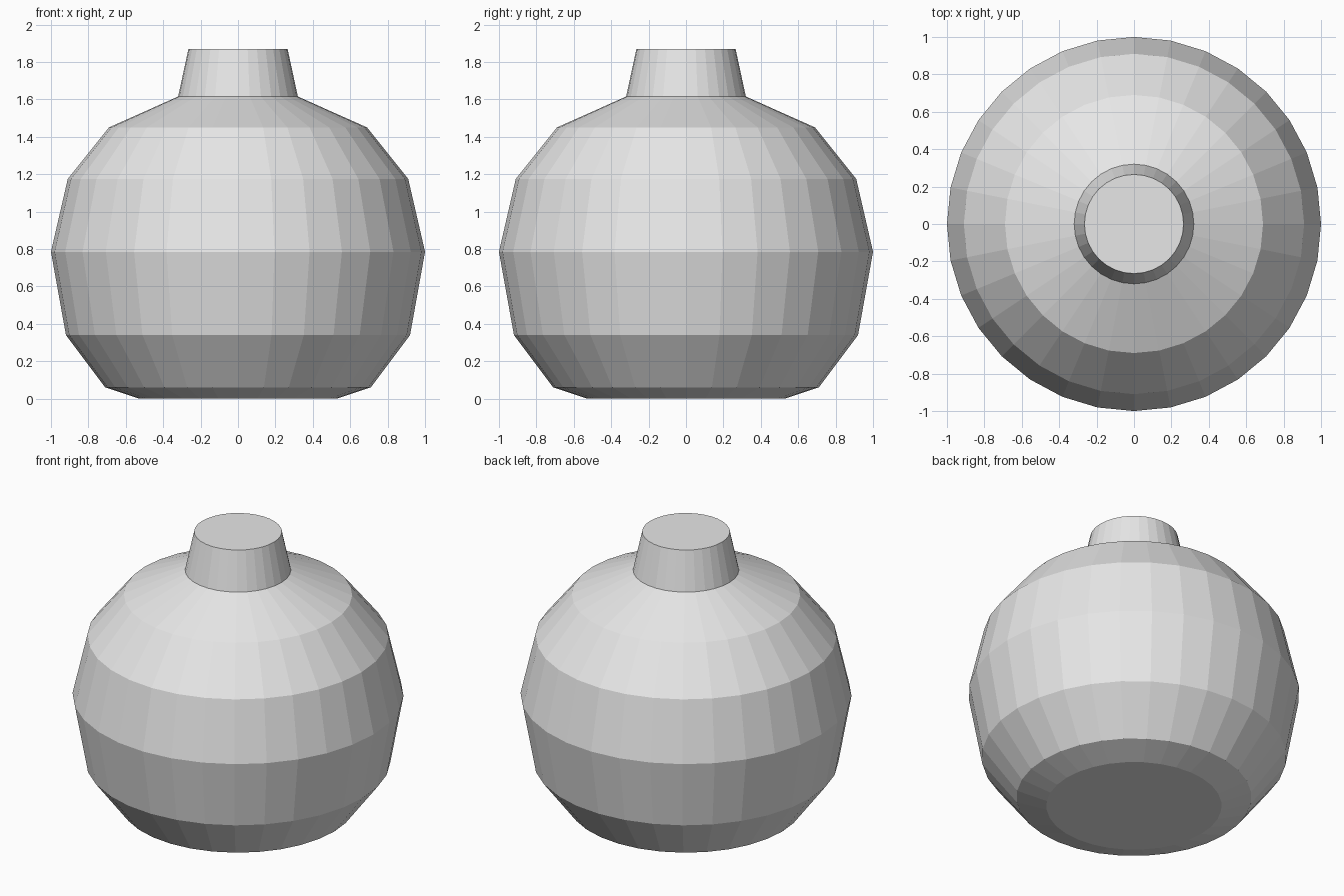
import bpy
import bmesh
import math

cube = bpy.data.objects.get("Cube")
if cube:
    bpy.data.objects.remove(cube, do_unlink=True)

SIDES = 32

# Single plain grey material
grey = bpy.data.materials.new("plain_grey")
grey.use_nodes = True
colour = (0.8, 0.8, 0.8, 1.0)
grey.diffuse_color = colour
grey.node_tree.nodes["Principled BSDF"].inputs["Base Color"].default_value = colour


def lathe(name, profile):
    """Turn a (radius, height) profile into a closed, flat-faced solid."""
    bm = bmesh.new()
    rings = []
    for radius, z in profile:
        angles = [2 * math.pi * i / SIDES for i in range(SIDES)]
        rings.append([bm.verts.new((radius * math.cos(a), radius * math.sin(a), z))
                      for a in angles])
    for low, high in zip(rings, rings[1:]):
        for i in range(SIDES):
            j = (i + 1) % SIDES
            bm.faces.new((low[i], low[j], high[j], high[i]))
    bm.faces.new(list(reversed(rings[0])))
    bm.faces.new(rings[-1])
    mesh = bpy.data.meshes.new(name)
    bm.to_mesh(mesh)
    bm.free()
    mesh.materials.append(grey)
    obj = bpy.data.objects.new(name, mesh)
    bpy.context.collection.objects.link(obj)
    return obj


# Round body with bevelled foot, sloping shoulder and short tapered neck
lathe("bottle", [
    (0.53, 0.0),
    (0.71, 0.06),
    (0.92, 0.34),
    (1.0, 0.785),
    (0.91, 1.175),
    (0.69, 1.45),
    (0.32, 1.615),
    (0.265, 1.87),
])
